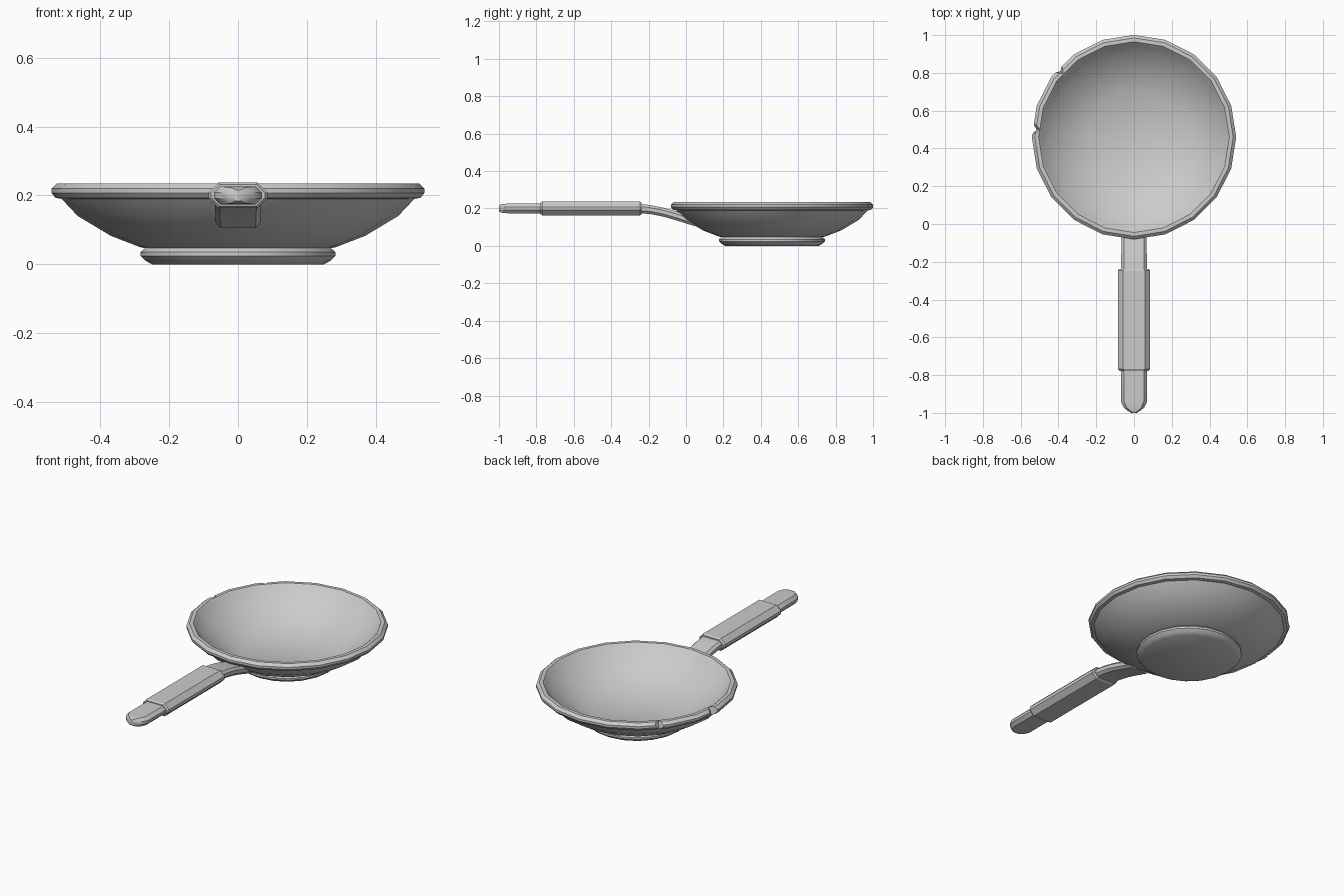
import bpy, bmesh
from math import sin, cos, pi, radians, atan2

if "Cube" in bpy.data.objects:
    bpy.data.objects.remove(bpy.data.objects["Cube"])


def loft(name, rings, smooth=30):
    """Skin a list of equal-length vertex rings and cap both ends."""
    bm = bmesh.new()
    loops = [[bm.verts.new(p) for p in r] for r in rings]
    n = len(loops[0])
    for a, b in zip(loops, loops[1:]):
        for i in range(n):
            j = (i + 1) % n
            bm.faces.new((a[i], a[j], b[j], b[i]))
    bm.faces.new(loops[0])
    bm.faces.new(loops[-1])
    bmesh.ops.recalc_face_normals(bm, faces=bm.faces)
    me = bpy.data.meshes.new(name)
    bm.to_mesh(me)
    bm.free()
    ob = bpy.data.objects.new(name, me)
    bpy.context.collection.objects.link(ob)
    if smooth:
        bpy.ops.object.select_all(action='DESELECT')
        ob.select_set(True)
        bpy.context.view_layer.objects.active = ob
        bpy.ops.object.shade_smooth_by_angle(angle=radians(smooth))
    return ob


CY, SIDES = 0.46, 20


def circle(r, z):
    return [(r * cos(2 * pi * i / SIDES), CY + r * sin(2 * pi * i / SIDES), z)
            for i in range(SIDES)]


def section(y, z, w, h, b):
    """Bevelled rectangle across the handle."""
    pts = [(w, h - b), (w - b, h), (b - w, h), (-w, h - b),
           (-w, b - h), (b - w, -h), (w - b, -h), (w, b - h)]
    return [(px, y, z + pz) for px, pz in pts]


# Pan bowl: foot, flared wall, rolled rim, inner wall
profile = [(0.25, 0), (0.268, 0.01), (0.283, 0.024), (0.283, 0.035), (0.27, 0.047),
           (0.285, 0.05), (0.37, 0.083), (0.465, 0.14), (0.512, 0.19),
           (0.53, 0.193), (0.541, 0.207), (0.541, 0.22), (0.525, 0.235),
           (0.505, 0.235), (0.49, 0.22), (0.452, 0.172), (0.25, 0.06)]
bowl = loft("pan_bowl", [circle(r, z) for r, z in profile])

# Chips knocked out of the rim
for i, (x, y, size) in enumerate([(-0.51, 0.50, 0.08), (-0.385, 0.805, 0.08)]):
    a = atan2(y - CY, x)
    tips = []
    for z, inward in ((0.17, -0.012), (0.21, 0.0), (0.27, 0.03)):
        ring = []
        for along, side in ((-inward, 0), (size, size * 1.1), (size, -size * 1.1)):
            ring.append((x + along * cos(a) - side * sin(a),
                         y + along * sin(a) + side * cos(a), z))
        tips.append(ring)
    cutter = loft("chip_cutter_%d" % i, tips, 0)
    cutter.hide_render = True
    cutter.hide_viewport = True
    cutter.display_type = 'WIRE'
    m = bowl.modifiers.new("chip", 'BOOLEAN')
    m.operation = 'DIFFERENCE'
    m.solver = 'EXACT'
    m.object = cutter

# Curved neck joining bowl and grip
neck = [(0.045, 0.128, 0.065, 0.022), (-0.05, 0.160, 0.066, 0.024),
        (-0.12, 0.180, 0.067, 0.024), (-0.19, 0.194, 0.068, 0.024),
        (-0.25, 0.200, 0.068, 0.025)]
loft("handle_neck", [section(y, z, w, h, 0.014) for y, z, w, h in neck])

# Wider grip sleeve
loft("handle_grip", [section(-0.237, 0.2, 0.078, 0.031, 0.025),
                     section(-0.247, 0.2, 0.085, 0.037, 0.028),
                     section(-0.768, 0.2, 0.085, 0.037, 0.028),
                     section(-0.777, 0.2, 0.078, 0.031, 0.025)])

# Rounded handle tip
tip = [(-0.76, 0.07, 0.026, 0.018), (-0.94, 0.07, 0.026, 0.018),
       (-0.972, 0.054, 0.025, 0.016), (-0.99, 0.032, 0.022, 0.013),
       (-1.0, 0.014, 0.016, 0.008)]
loft("handle_tip", [section(y, 0.2, w, h, b) for y, w, h, b in tip])
